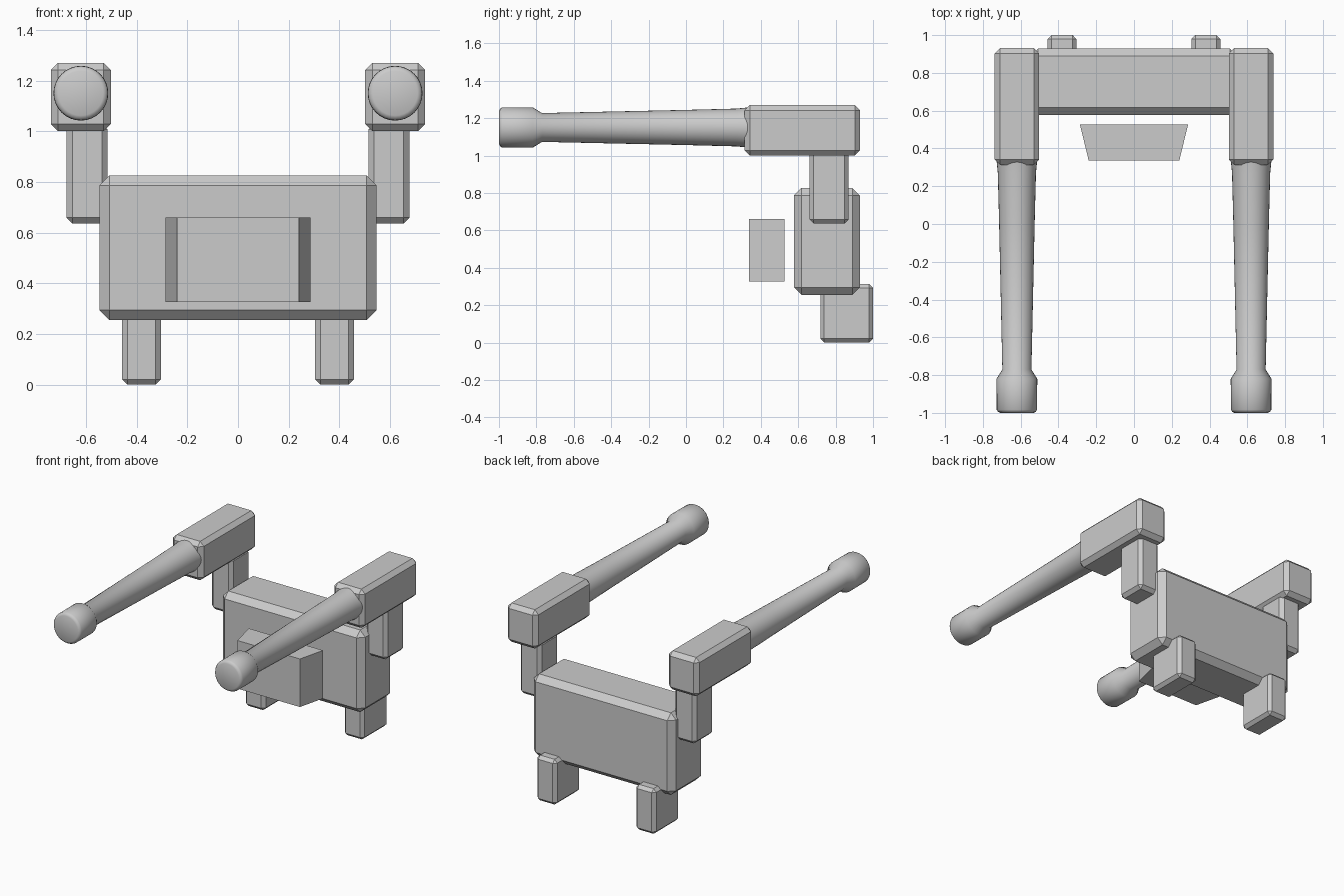
import bpy, bmesh, math

cube = bpy.data.objects.get("Cube")
if cube:
    bpy.data.objects.remove(cube, do_unlink=True)

grey = bpy.data.materials.new("light_grey")
grey.use_nodes = True
grey.diffuse_color = (0.6, 0.6, 0.6, 1)
grey.node_tree.nodes["Principled BSDF"].inputs["Base Color"].default_value = (0.6, 0.6, 0.6, 1)


def add_object(name, bm):
    bmesh.ops.recalc_face_normals(bm, faces=bm.faces[:])
    mesh = bpy.data.meshes.new(name)
    bm.to_mesh(mesh)
    bm.free()
    mesh.materials.append(grey)
    obj = bpy.data.objects.new(name, mesh)
    bpy.context.collection.objects.link(obj)
    return obj


def box(name, xs, ys, zs, bevel=0.0, front_scale=1.0):
    """Box between limits, with chamfered edges and an optional narrower front."""
    bm = bmesh.new()
    bmesh.ops.create_cube(bm, size=1)
    for v in bm.verts:
        scale = front_scale if v.co.y < 0 else 1.0
        v.co = [sum(lim) / 2 + c * (lim[1] - lim[0]) * s
                for lim, c, s in zip((xs, ys, zs), v.co, (scale, 1, 1))]
    if bevel:
        bmesh.ops.bevel(bm, geom=bm.edges[:], offset=bevel, segments=1,
                        affect='EDGES', profile=0.5)
    return add_object(name, bm)


def lathe_y(name, x, z, profile, sides=32):
    """Closed turned shape along y from (y, radius) pairs."""
    bm = bmesh.new()
    rings = []
    for y, r in profile:
        angles = [math.tau * i / sides for i in range(sides)]
        rings.append([bm.verts.new((x + r * math.cos(a), y, z + r * math.sin(a))) for a in angles])
    for a, b in zip(rings, rings[1:]):
        for i in range(sides):
            j = (i + 1) % sides
            bm.faces.new((a[i], a[j], b[j], b[i]))
    bm.faces.new(rings[0])
    bm.faces.new(rings[-1])
    obj = add_object(name, bm)
    bpy.ops.object.select_all(action='DESELECT')
    obj.select_set(True)
    bpy.context.view_layer.objects.active = obj
    bpy.ops.object.shade_smooth_by_angle(angle=math.radians(50))
    return obj


# Body and the tapered block floating in front of it
box("body", (-0.547, 0.547), (0.577, 0.93), (0.255, 0.826), 0.04)
box("front_block", (-0.286, 0.286), (0.337, 0.526), (0.326, 0.66), front_scale=0.84)

# Barrel outline, muzzle first
barrel = [(-1.0, 0.088), (-0.994, 0.1), (-0.983, 0.107), (-0.82, 0.108),
          (-0.77, 0.077), (0.0, 0.094), (0.27, 0.101), (0.33, 0.107)]

# Paired parts
for side, s in (("left", 1), ("right", -1)):
    def span(inner, outer):
        return tuple(sorted((s * inner, s * outer)))
    box(side + "_leg", span(0.304, 0.457), (0.718, 1.0), (0, 0.314), 0.021)
    box(side + "_arm_post", span(0.514, 0.677), (0.66, 0.87), (0.636, 1.03), 0.023)
    box(side + "_shoulder_block", span(0.502, 0.738), (0.313, 0.931), (1.0, 1.27), 0.028)
    lathe_y(side + "_barrel", s * 0.62, 1.15, barrel)
